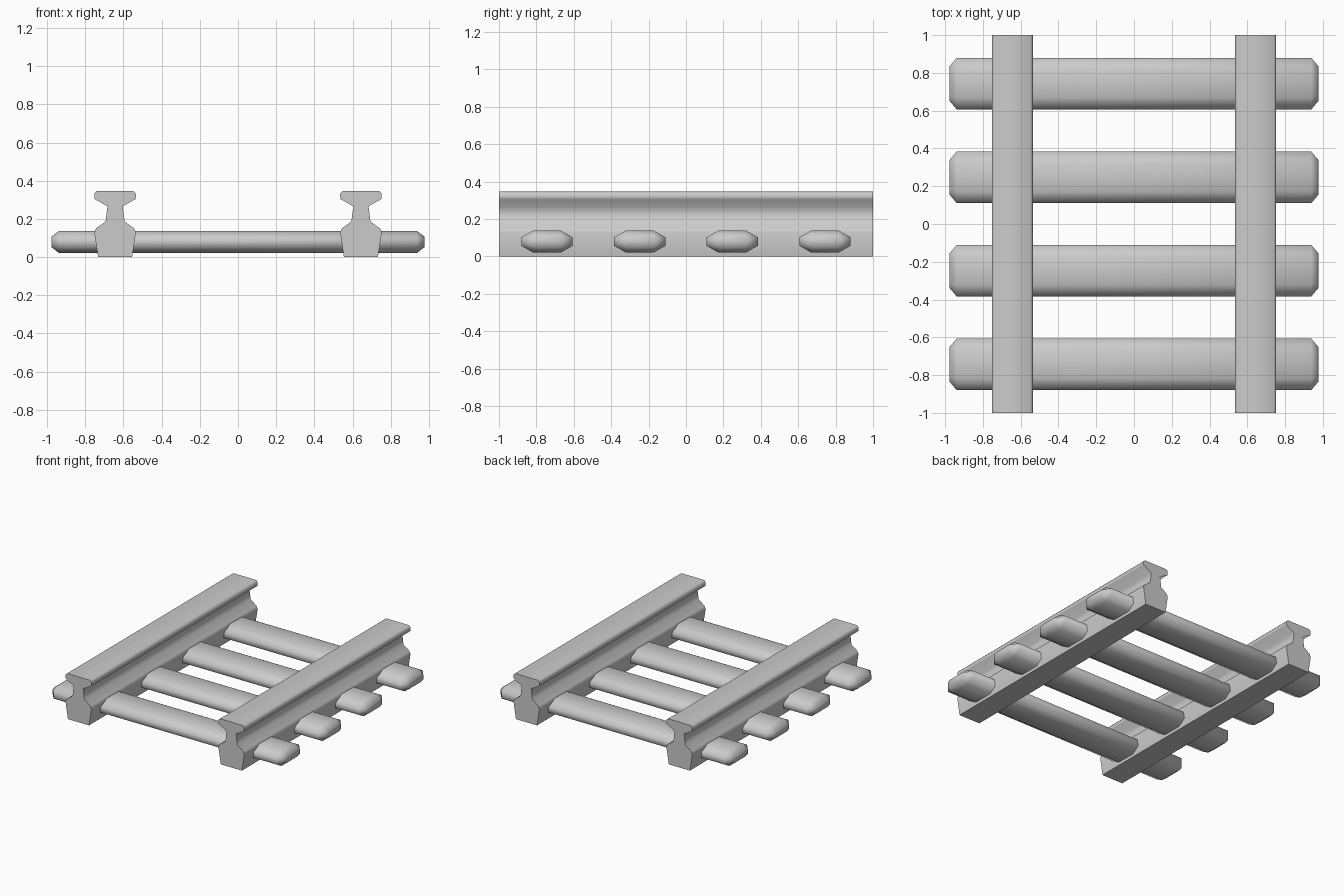
import bpy, bmesh, math

if "Cube" in bpy.data.objects:
    bpy.data.objects.remove(bpy.data.objects["Cube"])


def loft(name, rings, angle):
    """Join matching rings of points into a closed solid with capped ends."""
    bm = bmesh.new()
    loops = [[bm.verts.new(p) for p in ring] for ring in rings]
    n = len(loops[0])
    for a, b in zip(loops, loops[1:]):
        for i in range(n):
            j = (i + 1) % n
            bm.faces.new((a[i], a[j], b[j], b[i]))
    bm.faces.new(loops[0])
    bm.faces.new(loops[-1])
    bmesh.ops.recalc_face_normals(bm, faces=bm.faces)
    mesh = bpy.data.meshes.new(name)
    bm.to_mesh(mesh)
    bm.free()
    obj = bpy.data.objects.new(name, mesh)
    bpy.context.collection.objects.link(obj)
    bpy.ops.object.select_all(action='DESELECT')
    obj.select_set(True)
    bpy.context.view_layer.objects.active = obj
    bpy.ops.object.shade_smooth_by_angle(angle=math.radians(angle))
    return obj


# Rails: half profile (half width, height), mirrored and run along y
half = [(0.089, 0.0), (0.109, 0.128), (0.1, 0.15), (0.05, 0.186),
        (0.04, 0.266), (0.108, 0.304), (0.109, 0.333), (0.096, 0.346)]
profile = half + [(-x, z) for x, z in reversed(half)]
for side, cx in (("left", -0.644), ("right", 0.644)):
    loft(side + "_rail", [[(cx + x, y, z) for x, z in profile] for y in (-1, 1)], 75)


# Sleepers: flattened octagon section with chamfered ends
def octagon(x, cy, hy, hz, fy, fz):
    pts = [(hy, -fz), (hy, fz), (fy, hz), (-fy, hz),
           (-hy, fz), (-hy, -fz), (-fy, -hz), (fy, -hz)]
    return [(x, cy + y, 0.079 + z) for y, z in pts]


for k, cy in enumerate((-0.743, -0.247, 0.247, 0.743)):
    body = (0.137, 0.058, 0.075, 0.023)
    end = (0.09, 0.027, 0.065, 0.018)
    stations = [(-0.978, end), (-0.938, body), (0.938, body), (0.978, end)]
    loft(f"sleeper_{k + 1}", [octagon(x, cy, *s) for x, s in stations], 75)
